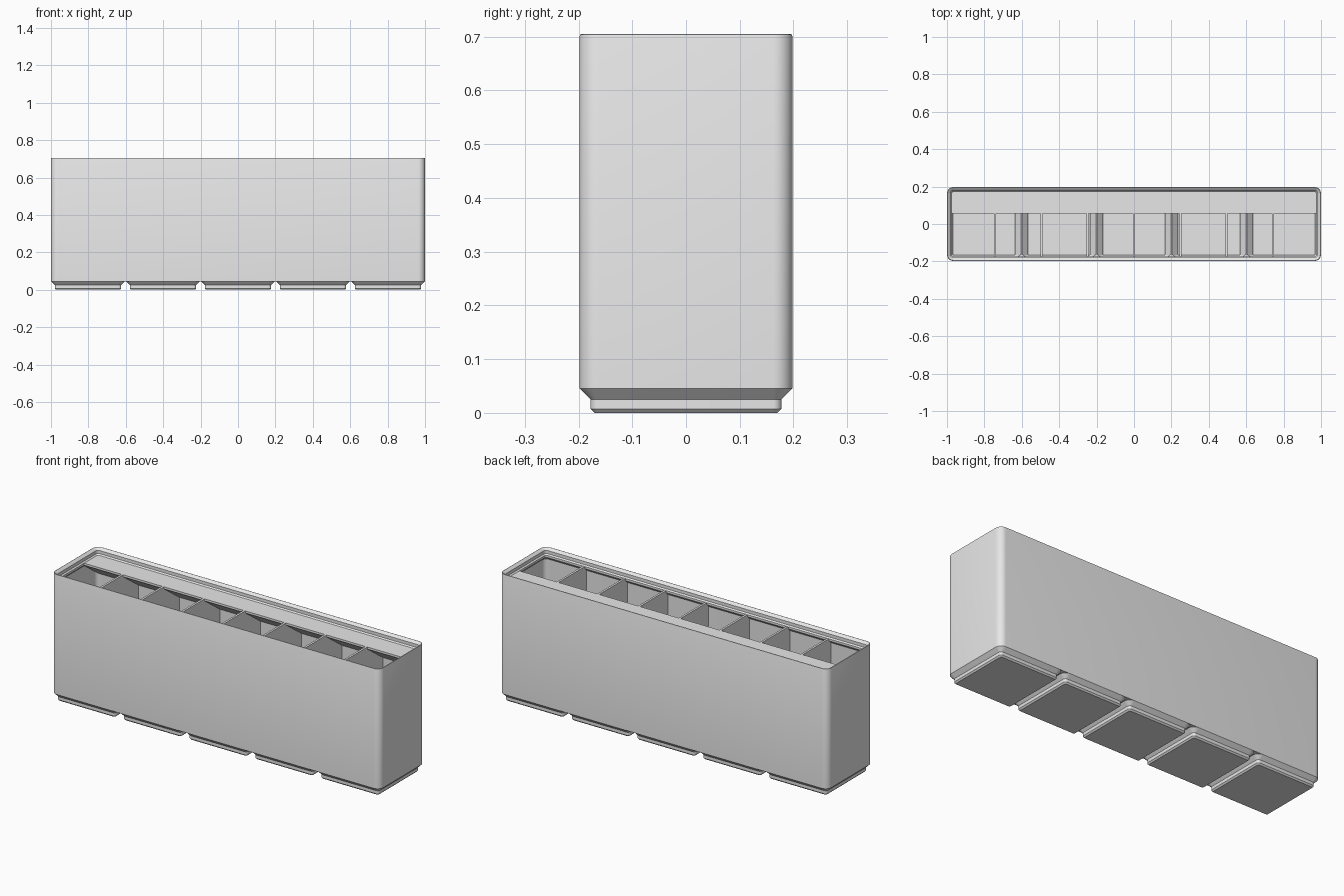
import bpy, bmesh
from math import sin, cos, pi, radians

if "Cube" in bpy.data.objects:
    bpy.data.objects.remove(bpy.data.objects["Cube"], do_unlink=True)

GREY = bpy.data.materials.new("light grey")
GREY.use_nodes = True
GREY.diffuse_color = (0.8, 0.8, 0.8, 1)
GREY.node_tree.nodes["Principled BSDF"].inputs["Base Color"].default_value = (0.8, 0.8, 0.8, 1)

MM = 2 / 209.5            # one millimetre in model units
PITCH = 42 * MM           # spacing of the feet
HALF_Y = 20.75 * MM
RADIUS = 3.75 * MM
SHELF_Z = 70 * MM


def finish(bm, name):
    bmesh.ops.recalc_face_normals(bm, faces=bm.faces)
    mesh = bpy.data.meshes.new(name)
    bm.to_mesh(mesh)
    bm.free()
    obj = bpy.data.objects.new(name, mesh)
    bpy.context.collection.objects.link(obj)
    mesh.materials.append(GREY)
    bpy.ops.object.select_all(action='DESELECT')
    obj.select_set(True)
    bpy.context.view_layer.objects.active = obj
    bpy.ops.object.shade_smooth_by_angle(angle=radians(30))
    return obj


def rounded_ring(bm, cx, hx, hy, inset, z, steps=8):
    """Rounded rectangle, shrunk by inset."""
    hx, hy = hx - inset, hy - inset
    r = max(RADIUS - inset, 0.5 * MM)
    ring = []
    for q, (sx, sy) in enumerate([(1, 1), (-1, 1), (-1, -1), (1, -1)]):
        for i in range(steps + 1):
            a = (q + i / steps) * pi / 2
            ring.append(bm.verts.new((cx + sx * (hx - r) + r * cos(a),
                                      sy * (hy - r) + r * sin(a), z)))
    return ring


def loft(name, cx, hx, hy, profile, closed):
    """Sweep an (inset, height) profile in mm round a rounded rectangle."""
    bm = bmesh.new()
    rings = [rounded_ring(bm, cx, hx, hy, d * MM, z * MM) for d, z in profile]
    pairs = list(zip(rings, rings[1:]))
    if closed:
        pairs.append((rings[-1], rings[0]))
    else:
        bm.faces.new(rings[0])
        bm.faces.new(rings[-1])
    for a, b in pairs:
        for i in range(len(a)):
            j = (i + 1) % len(a)
            bm.faces.new((a[i], a[j], b[j], b[i]))
    return finish(bm, name)


def extrude_x(name, x0, x1, profile):
    """Solid with a (y, z) profile between two x positions."""
    bm = bmesh.new()
    face = bm.faces.new([bm.verts.new((x0, y, z)) for y, z in profile])
    out = bmesh.ops.extrude_face_region(bm, geom=[face])
    for v in out["geom"]:
        if isinstance(v, bmesh.types.BMVert):
            v.co.x = x1
    return finish(bm, name)


# Outer wall with stacking lip and its sloped support
loft("outer_wall", 0, 1, HALF_Y, [
    (0, 4.75), (0, 73.4), (0.12, 73.75), (0.4, 73.85), (0.7, 73.7),
    (1.9, 72.5), (1.9, 70.7), (2.6, 70), (2.6, 68.8), (0.95, 67.15),
    (0.95, 4.75)], closed=True)

# Hollow feet: stepped outside, sloped inside
for k in range(5):
    loft(f"foot_{k + 1}", (k - 2) * PITCH, HALF_Y, HALF_Y, [
        (2.95, 0), (2.15, 0.8), (2.15, 2.6), (0, 4.75), (0.15, 6.1),
        (3.35, 2.9), (3.35, 1.0)], closed=False)

# Ridges that bridge neighbouring feet
for k in range(4):
    x = (k - 1.5) * PITCH
    extrude_x(f"foot_ridge_{k + 1}", x - 0.4 * MM, x + 0.4 * MM,
              [(-0.19, 4.76 * MM), (0.19, 4.76 * MM), (0.19, 6.1 * MM), (-0.19, 6.1 * MM)])
    for side, label in ((-1, "front"), (1, "back")):
        bm = bmesh.new()
        bmesh.ops.create_cone(bm, cap_ends=True, segments=4, radius1=0.02,
                              radius2=0.02, depth=1.3 * MM)
        bmesh.ops.translate(bm, verts=bm.verts, vec=(x, side * 0.177, 5.42 * MM))
        finish(bm, f"{label}_ridge_filler_{k + 1}")

# Seven dividers making eight compartments
half = [(0.168, 0.009), (0.17, 0.026), (0.191, 0.05), (0.191, SHELF_Z)]
section = half + [(-y, z) for y, z in reversed(half)]
for k in range(7):
    x = (k - 3) * (2 - 1.9 * MM) / 8
    extrude_x(f"divider_{k + 1}", x - 0.6 * MM, x + 0.6 * MM, section)

# Label shelf along the back with sloped underside
extrude_x("label_shelf", -0.983, 0.983, [
    (0.055, SHELF_Z), (0.188, SHELF_Z), (0.188, SHELF_Z - 0.108),
    (0.055, SHELF_Z - 0.0115)])
